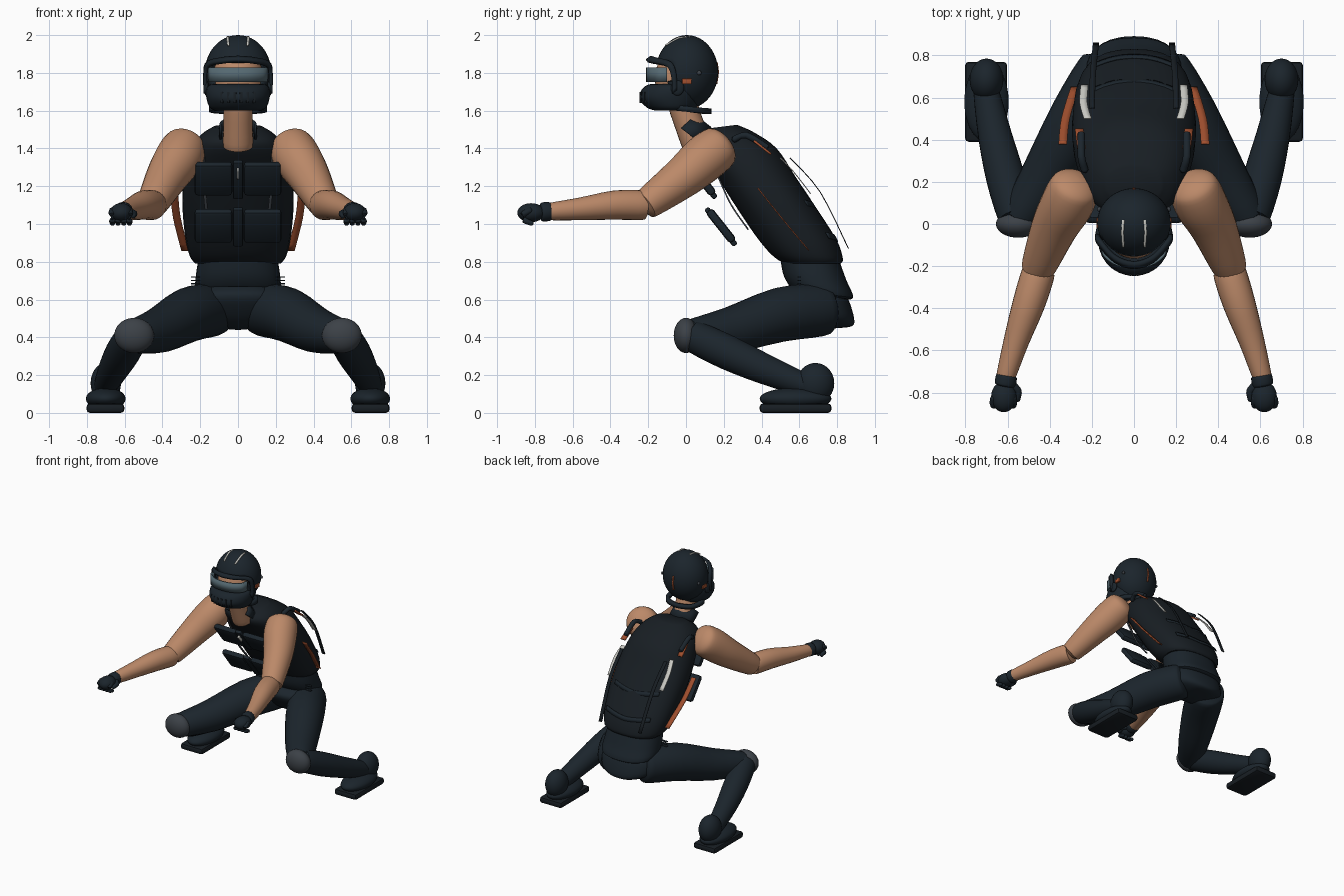
import bpy, bmesh
from math import sin, cos, pi, copysign
from mathutils import Vector as V

cube = bpy.data.objects.get("Cube")
if cube:
    bpy.data.objects.remove(cube)


def material(name, rgb):
    m = bpy.data.materials.new(name)
    m.use_nodes = True
    m.diffuse_color = (*rgb, 1)
    m.node_tree.nodes["Principled BSDF"].inputs["Base Color"].default_value = (*rgb, 1)
    return m


CLOTH = material("dark_cloth", (.011, .018, .025))
VEST = material("vest_black", (.009, .013, .017))
SKIN = material("skin", (.5, .25, .14))
ORANGE = material("orange", (.36, .08, .028))
WHITE = material("pale_strap", (.6, .6, .56))
PAD = material("pad_grey", (.045, .053, .063))
LENS = material("lens", (.09, .14, .165))


def finish(name, bm, mat):
    bmesh.ops.recalc_face_normals(bm, faces=bm.faces)
    me = bpy.data.meshes.new(name)
    bm.to_mesh(me)
    bm.free()
    ob = bpy.data.objects.new(name, me)
    bpy.context.collection.objects.link(ob)
    me.materials.append(mat)
    bpy.ops.object.select_all(action='DESELECT')
    bpy.context.view_layer.objects.active = ob
    ob.select_set(True)
    bpy.ops.object.shade_smooth_by_angle(angle=.7)
    return ob


def catmull(a, b, c, d, t):
    return .5 * (2 * b + (c - a) * t + (2 * a - 5 * b + 4 * c - d) * t ** 2
                 + (3 * b - a - 3 * c + d) * t ** 3)


def loft(name, rings, mat, power=2, steps=4, sides=28):
    """Skin rings given as (centre, half axis, half axis), smoothed between."""
    dense, n = [], len(rings)
    for i in range(n - 1):
        four = [rings[max(0, min(n - 1, i + k))] for k in (-1, 0, 1, 2)]
        for s in range(steps):
            dense.append([catmull(*[r[j] for r in four], s / steps) for j in range(3)])
    dense.append(rings[-1])
    bm, loops = bmesh.new(), []
    for c, a, b in dense:
        loop = []
        for k in range(sides):
            w = 2 * pi * k / sides
            ca, sb = [copysign(abs(f) ** (2 / power), f) for f in (cos(w), sin(w))]
            loop.append(bm.verts.new(c + a * ca + b * sb))
        loops.append(loop)
    for p, q in zip(loops, loops[1:]):
        for k in range(sides):
            j = (k + 1) % sides
            bm.faces.new((p[k], p[j], q[j], q[k]))
    bm.faces.new(loops[0])
    bm.faces.new(loops[-1])
    return finish(name, bm, mat)


def body(name, sections, mat, power=2.4):
    """Loft from (front y, front z, back y, back z, half width)."""
    rings = []
    for fy, fz, by, bz, w in sections:
        f, b = V((0, fy, fz)), V((0, by, bz))
        rings.append(((f + b) / 2, V((w, 0, 0)), (b - f) / 2))
    return loft(name, rings, mat, power)


def limb(name, points, mat, s=1, dome=.6, sides=24):
    """Round tapering limb through (x, y, z, radius) with domed ends."""
    pts = [(V((p[0] * s, p[1], p[2])), p[3]) for p in points]
    rings, last = [], len(pts) - 1
    for i, (c, r) in enumerate(pts):
        d = (pts[min(i + 1, last)][0] - pts[max(i - 1, 0)][0]).normalized()
        a = d.cross(V((0, 0, 1)) if abs(d.z) < .9 else V((0, 1, 0))).normalized()
        b = d.cross(a)
        offsets = [0]
        if i == 0:
            offsets = [-1.5, -1.1, -.6, 0]
        elif i == last:
            offsets = [0, .6, 1.1, 1.5]
        for o in offsets:
            k = r * cos(o)
            rings.append((c + d * sin(o) * r * dome, a * k, b * k))
    return loft(name, rings, mat, steps=3, sides=sides)


def sphere(centre, radii):
    bm = bmesh.new()
    bmesh.ops.create_uvsphere(bm, u_segments=36, v_segments=24, radius=1)
    bmesh.ops.scale(bm, vec=radii, verts=bm.verts)
    bmesh.ops.translate(bm, vec=centre, verts=bm.verts)
    return bm


def ball(name, centre, radii, mat):
    return finish(name, sphere(centre, radii), mat)


def box(name, centre, size, mat, tilt=0, bevel=.012):
    bm = bmesh.new()
    bmesh.ops.create_cube(bm, size=1)
    bmesh.ops.scale(bm, vec=size, verts=bm.verts)
    bmesh.ops.bevel(bm, geom=bm.edges[:], offset=bevel, segments=2, affect='EDGES', profile=.5)
    ob = finish(name, bm, mat)
    ob.location, ob.rotation_euler.x = centre, tilt
    return ob


def ribbon(name, path, width, mat, s=1, thick=.008):
    """Flat strap swept along a smoothed path."""
    pts = [V((p[0] * s, p[1], p[2])) for p in path]
    w, n, bm, pairs = V((width[0] * s, *width[1:])) / 2, len(path), bmesh.new(), []
    for i in range(n - 1):
        four = [pts[max(0, min(n - 1, i + k))] for k in (-1, 0, 1, 2)]
        for t in range(5 if i == n - 2 else 4):
            c = catmull(*four, t / 4)
            pairs.append((bm.verts.new(c - w), bm.verts.new(c + w)))
    for p, q in zip(pairs, pairs[1:]):
        bm.faces.new((p[0], p[1], q[1], q[0]))
    ob = finish(name, bm, mat)
    mod = ob.modifiers.new("thickness", 'SOLIDIFY')
    mod.thickness, mod.offset = thick, 0
    return ob


def across(half):
    """Extend a half path ending on the centre line to the other side."""
    return half + [(-p[0], *p[1:]) for p in half[-2::-1]]


# Torso, waist and pelvis
body("vest", [(.52, .79, .82, .79, .225), (.45, .84, .83, .82, .255), (.36, .95, .795, .92, .28),
              (.24, 1.13, .68, 1.10, .295), (.15, 1.27, .58, 1.25, .285), (.05, 1.39, .48, 1.40, .25),
              (.04, 1.45, .36, 1.485, .2), (.11, 1.505, .27, 1.525, .13)], VEST)
body("waist", [(.5, .81, .81, .81, .21), (.52, .72, .85, .70, .225), (.57, .65, .885, .61, .22),
               (.64, .63, .82, .60, .14)], CLOTH)
body("pelvis", [(.54, .67, .82, .65, .18), (.49, .62, .86, .60, .24), (.55, .52, .89, .50, .22),
                (.62, .46, .88, .46, .13), (.68, .44, .82, .45, .05)], CLOTH)
for label, y, z in (("lower", 0, 0), ("upper", -.115, .17)):
    ribbon(f"{label}_back_belt", across([(.2, .75 + y, .94 + z), (.1, .785 + y, .93 + z), (0, .795 + y, .92 + z)]),
           (0, -.016, .03), CLOTH)

# Neck and collar
limb("neck", [(0, .06, 1.42, .08), (0, .02, 1.52, .077), (0, -.02, 1.64, .077)], SKIN, dome=.2)
ribbon("collar", across([(.092, .015, 1.475), (.083, .055, 1.51), (0, .088, 1.54)]),
       (0, -.085, .065), CLOTH, thick=.014)

# Head and helmet
ball("face", (0, -.03, 1.77), (.135, .135, .16), SKIN)
dome = sphere((0, .005, 1.805), (.175, .165, .195))
opening = [f for f in dome.faces if f.calc_center_median().y < -.085
           and 1.66 < f.calc_center_median().z < 1.85]
bmesh.ops.delete(dome, geom=opening, context='FACES')
finish("helmet_shell", dome, CLOTH).modifiers.new("thickness", 'SOLIDIFY').thickness = .015
body("chin_guard", [(-.16, 1.60, .03, 1.60, .12), (-.205, 1.615, .06, 1.62, .15),
                    (-.245, 1.66, .08, 1.67, .167), (-.235, 1.71, .08, 1.71, .168),
                    (-.2, 1.738, .05, 1.735, .15), (-.15, 1.742, 0, 1.74, .1)], CLOTH, power=2)
for i in range(6):
    x = (i - 2.5) * .034
    box(f"chin_vent_{i}", (x, -.237 + x * x * 3.5, 1.67), (.016, .02, .06), VEST, bevel=.004)
ribbon("helmet_brim", across([(.172, -.06, 1.70), (.174, -.065, 1.79), (.16, -.09, 1.845),
                              (.09, -.165, 1.865), (0, -.195, 1.873)]),
       (0, .026, .02), CLOTH, thick=.02)
ribbon("goggle_lens", across([(.15, -.1, 1.79), (.14, -.15, 1.79), (.08, -.192, 1.79), (0, -.205, 1.79)]),
       (0, 0, .075), LENS, thick=.012)
ribbon("neck_roll", across([(.06, -.08, 1.62), (.135, -.02, 1.612), (.11, .08, 1.6), (0, .12, 1.597)]),
       (0, 0, .03), CLOTH, thick=.03)
ribbon("helmet_back_stripe", [(0, .165, 1.855), (0, .171, 1.8), (0, .162, 1.74)], (.012, 0, 0), ORANGE, thick=.006)

# Chest rig centre strips
for label, y, z in (("upper", .08, 1.235), ("lower", .185, .985)):
    box(f"{label}_rig_spine", (0, y, z), (.055, .03, .25), CLOTH, tilt=.67, bevel=.01)
ribbon("zip_pull", [(0, .015, 1.30), (0, .055, 1.25)], (.012, 0, 0), WHITE, thick=.045)

for side, s in (("left", 1), ("right", -1)):
    # Arms
    limb(f"{side}_upper_arm", [(.285, .165, 1.4, .12), (.32, .09, 1.34, .125),
                               (.38, -.02, 1.245, .11), (.45, -.195, 1.115, .084)], SKIN, s)
    limb(f"{side}_forearm", [(.455, -.235, 1.1, .079), (.5, -.38, 1.1, .077),
                             (.56, -.56, 1.08, .06), (.61, -.73, 1.065, .045)], SKIN, s, dome=.3)
    # Gloves
    limb(f"{side}_glove_cuff", [(.605, -.725, 1.066, .05), (.612, -.76, 1.064, .05)], CLOTH, s, dome=.3)
    ball(f"{side}_fist", (.618 * s, -.82, 1.06), (.06, .073, .05), CLOTH)
    for i in range(4):
        x = .575 + i * .03
        limb(f"{side}_finger_{i}", [(x, -.83, 1.07, .018), (x, -.86, 1.05, .018),
                                    (x, -.855, 1.02, .016), (x, -.82, 1.005, .014)],
             CLOTH, s, dome=1, sides=10)
    limb(f"{side}_thumb", [(.575, -.77, 1.06, .022), (.55, -.795, 1.055, .018), (.555, -.83, 1.045, .016)],
         CLOTH, s, dome=1, sides=10)

    # Legs
    limb(f"{side}_thigh", [(.14, .71, .545, .14), (.26, .5, .52, .144),
                           (.41, .24, .44, .122), (.53, .05, .408, .094)], CLOTH, s, dome=.55)
    limb(f"{side}_shin", [(.565, .05, .4, .086), (.61, .22, .32, .092),
                          (.66, .42, .23, .08), (.7, .62, .15, .062)], CLOTH, s, dome=.5)
    ball(f"{side}_knee_pad", (.55 * s, 0, .41), (.105, .065, .093), PAD)
    ball(f"{side}_heel", (.7 * s, .685, .157), (.08, .1, .107), CLOTH)
    ball(f"{side}_shoe", (.7 * s, .58, .075), (.105, .19, .058), CLOTH)
    box(f"{side}_sole", (.702 * s, .58, .025), (.2, .38, .05), VEST, bevel=.018)

    # Floating chest pouches and their straps
    for label, y, z in (("upper", .08, 1.24), ("lower", .185, .99)):
        box(f"{side}_{label}_pouch", (.13 * s, y, z), (.2, .045, .21), CLOTH, tilt=.67, bevel=.018)
    ribbon(f"{side}_rig_strap", [(.185, .1, 1.4), (.18, .17, 1.25), (.17, .24, 1.1), (.15, .33, .97)],
           (.016, 0, 0), PAD, s)
    # Orange side panels, shoulder tabs and back ribbons
    ribbon(f"{side}_side_panel", [(.338, .38, 1.19), (.325, .5, 1.04), (.28, .65, .86)],
           (.04, 0, 0), ORANGE, s, .006)
    ribbon(f"{side}_shoulder_tab", [(.25, .36, 1.44), (.26, .45, 1.37)], (.04, 0, 0), ORANGE, s, .012)
    limb(f"{side}_shoulder_strap", [(.235, .26, 1.45, .018), (.25, .32, 1.47, .018), (.25, .42, 1.41, .018)],
         CLOTH, s, dome=1, sides=10)
    ribbon(f"{side}_back_ribbon", [(.2, .55, 1.35), (.195, .71, 1.17), (.18, .86, .87)],
           (.028, 0, 0), VEST, s, .005)
    ribbon(f"{side}_pale_ribbon", [(.22, .5, 1.35), (.24, .575, 1.27), (.235, .66, 1.16)],
           (.036, 0, 0), WHITE, s, .005)
    # Waist folds
    for i in range(4):
        box(f"{side}_waist_fold_{i}", (.225 * s, .6, .665 + i * .018), (.05, .02, .007), CLOTH, bevel=.002)
    # Helmet fittings
    ball(f"{side}_ear_cap", (.168 * s, -.045, 1.72), (.014, .035, .04), CLOTH)
    ball(f"{side}_bolt", (.165 * s, .07, 1.8), (.01, .012, .012), PAD)
    box(f"{side}_temple_tab", (.168 * s, .005, 1.755), (.02, .05, .03), ORANGE, bevel=.004)
    ribbon(f"{side}_helmet_rail", [(.05, -.11, 1.945), (.055, -.04, 1.985), (.05, .02, 1.99)],
           (.012, 0, 0), WHITE, s)
